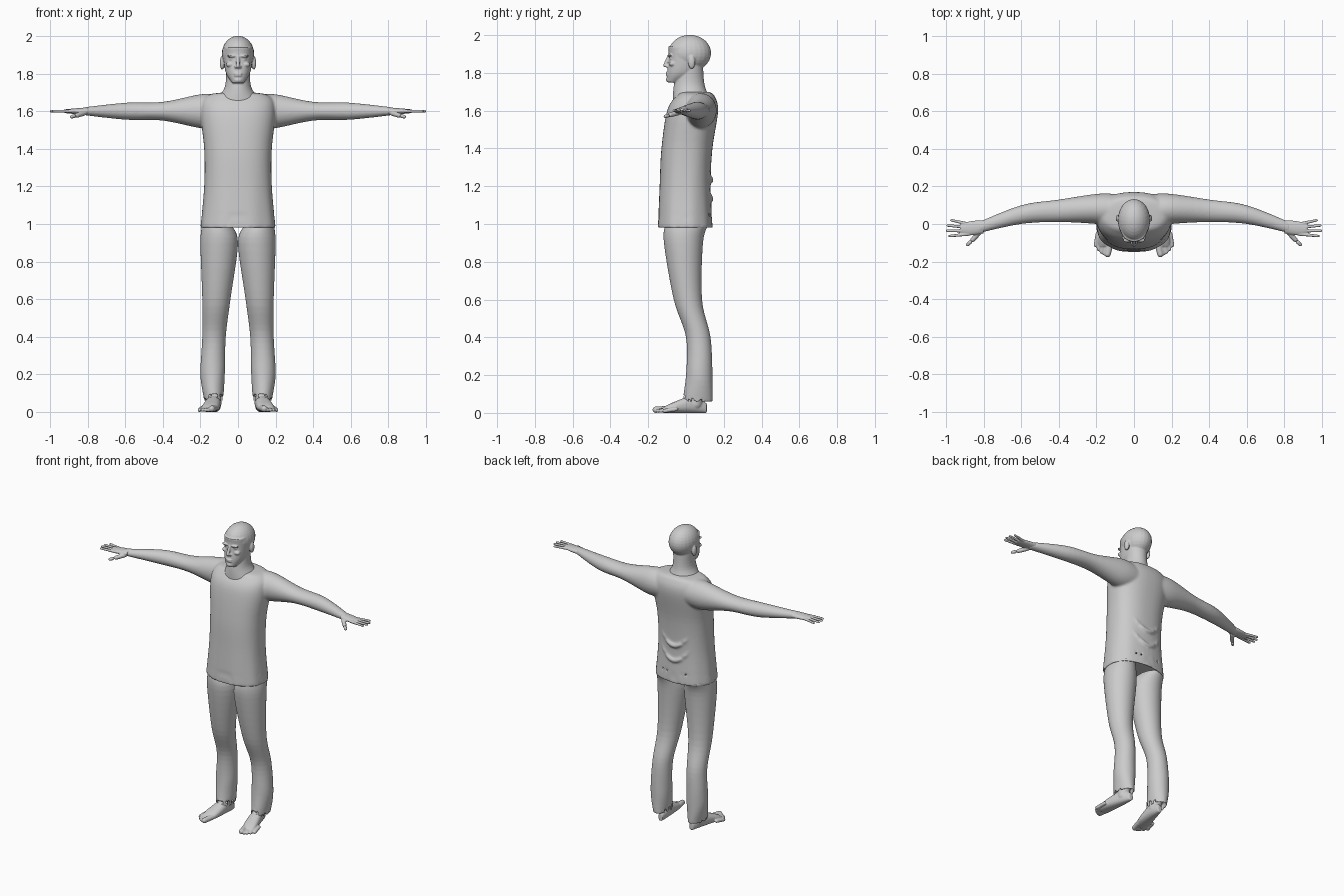
import bpy, bmesh, math
from mathutils import Vector, Matrix

if "Cube" in bpy.data.objects:
    bpy.data.objects.remove(bpy.data.objects["Cube"])

GREY = (0.6, 0.6, 0.6, 1)
clay = bpy.data.materials.new("plain grey")
clay.use_nodes = True
clay.diffuse_color = GREY
shader = next(node for node in clay.node_tree.nodes if node.type == 'BSDF_PRINCIPLED')
shader.inputs["Base Color"].default_value = GREY


def resample(keys, steps=6):
    """Smooth curve through tuples of any length."""
    keys = [Vector(key) for key in keys]
    curve = []
    for i in range(len(keys) - 1):
        here, there = keys[i], keys[i + 1]
        leave = (there - keys[max(i - 1, 0)]) / 2
        arrive = (keys[min(i + 2, len(keys) - 1)] - here) / 2
        for step in range(steps):
            t = step / steps
            ease = t * t * (3 - 2 * t)
            curve.append(here.lerp(there, ease) + leave * (t * (1 - t) ** 2)
                         - arrive * (t * t * (1 - t)))
    return curve + [keys[-1]]


def circle(count):
    return [(math.cos(math.tau * i / count), math.sin(math.tau * i / count)) for i in range(count)]


def skin(bm, rings):
    """Join rings of points into a closed skin."""
    loops = [[bm.verts.new(point) for point in ring] for ring in rings]
    for low, high in zip(loops, loops[1:]):
        for i in range(len(low)):
            bm.faces.new((low[i - 1], low[i], high[i], high[i - 1]))
    bm.faces.new(loops[0][::-1])
    bm.faces.new(loops[-1])


def rounded(value, square):
    return math.copysign(abs(value) ** square, value)


def loft(bm, axis, keys, square=1, hollow=0, ripple=None):
    """Rounded sections; a key is position, then low/high of the two other axes."""
    rings = []
    for along, a_low, a_high, b_low, b_high in resample(keys):
        ring = []
        for cosine, sine in circle(48):
            swell = 1 + (ripple(math.atan2(sine, cosine), along) if ripple else 0)
            a = (a_low + a_high + (a_high - a_low) * swell * rounded(cosine, square)) / 2
            b = (b_low + b_high + (b_high - b_low) * swell * rounded(sine, square)) / 2
            ring.append(Vector({'x': (along, a, b), 'y': (a, along, b), 'z': (a, b, along)}[axis]))
        rings.append(ring)
    if hollow:
        middle = sum(rings[0], Vector()) / len(rings[0])
        hem = [middle.lerp(point, 0.93) for point in rings[0]]
        rings = [[point + Vector((0, 0, hollow)) for point in hem], hem] + rings
    skin(bm, rings)


def upright(bm, keys, **options):
    """Symmetric standing form; a key is height, half width, front, back."""
    loft(bm, 'z', [(z, -half, half, front, back) for z, half, front, back in keys], **options)


def ball(bm, centre, radii):
    shape = Matrix.Translation(centre) @ Matrix.Diagonal((*radii, 1))
    bmesh.ops.create_uvsphere(bm, u_segments=24, v_segments=16, radius=1, matrix=shape)


def tube(bm, keys):
    """Limb with rounded ends through (x, y, z, radius) keys."""
    points = resample(keys)
    rings = []
    for i, point in enumerate(points):
        ahead = points[min(i + 1, len(points) - 1)] - points[max(i - 1, 0)]
        across = ahead.to_3d().orthogonal().normalized()
        up = ahead.to_3d().normalized().cross(across)
        rings.append([point.to_3d() + (across * cosine + up * sine) * point.w
                      for cosine, sine in circle(16)])
    skin(bm, rings)
    for end in (points[0], points[-1]):
        ball(bm, end.to_3d(), [end.w] * 3)


def finish(name, bm, voxel, smoothing, side=1):
    """Fuse the pieces into one smooth skin; side -1 mirrors them."""
    bmesh.ops.scale(bm, vec=(side, 1, 1), verts=bm.verts)
    bmesh.ops.recalc_face_normals(bm, faces=bm.faces)
    mesh = bpy.data.meshes.new(name)
    bm.to_mesh(mesh)
    bm.free()
    mesh.materials.append(clay)
    part = bpy.data.objects.new(name, mesh)
    bpy.context.collection.objects.link(part)
    fuse = part.modifiers.new("fuse", 'REMESH')
    fuse.mode = 'VOXEL'
    fuse.voxel_size = voxel
    fuse.use_smooth_shade = True
    soften = part.modifiers.new("soften", 'SMOOTH')
    soften.iterations = smoothing


def drape(angle, height):
    return 0.03 * math.sin(9 * angle) * max(0, 1.3 - height)


def wrinkle(angle, height):
    return 0.03 * math.sin(3 * angle + 40 * height) * max(0, 0.4 - height)


# shirt body
SHOULDER = 1.6
bm = bmesh.new()
upright(bm, [(0.98, 0.2, -0.15, 0.14), (1.2, 0.18, -0.14, 0.13), (1.4, 0.18, -0.13, 0.14),
             (1.6, 0.2, -0.1, 0.17), (1.68, 0.17, -0.05, 0.15), (1.7, 0.08, -0.03, 0.12)],
        square=0.85, hollow=0.08, ripple=drape)

# arms: distance out, middle of depth, half depth, half height
for side in (1, -1):
    loft(bm, 'x', [(side * x, y - deep, y + deep, SHOULDER - tall, SHOULDER + tall)
                   for x, y, deep, tall in ((0.1, 0.07, 0.09, 0.09), (0.2, 0.08, 0.08, 0.09),
                                            (0.4, 0.07, 0.06, 0.05), (0.6, 0.05, 0.05, 0.045),
                                            (0.83, -0.02, 0.03, 0.02))])

# folds hanging across the lower back
for height in (1.13, 1.23):
    tube(bm, [(0.16 * t, 0.135 - 0.07 * t * t, height + 0.2 * t * t, 0.012 - 0.008 * t * t)
              for t in (-1, -0.5, 0, 0.5, 1)])
finish("shirt_and_arms", bm, 0.007, 8)

# neck, face and skull
bm = bmesh.new()
upright(bm, [(1.64, 0.13, -0.07, 0.14), (1.73, 0.07, -0.065, 0.1), (1.84, 0.065, -0.04, 0.09)])
upright(bm, [(1.75, 0.03, -0.1, -0.04), (1.8, 0.063, -0.1, 0.06),
             (1.88, 0.077, -0.09, 0.1), (1.94, 0.076, -0.094, 0.1)], square=0.9)
ball(bm, (0, 0.02, 1.905), (0.086, 0.113, 0.096))

# nose, lips and chin
tube(bm, [(0, -0.09, 1.89, 0.008), (0, -0.11, 1.84, 0.011)])
for height in (1.8, 1.79):
    ball(bm, (0, -0.1, height), (0.022, 0.008, 0.005))
ball(bm, (0, -0.092, 1.765), (0.022, 0.014, 0.013))

# brows, eyes, cheeks, nostrils and ears
for side in (1, -1):
    ball(bm, (side * 0.033, -0.085, 1.893), (0.026, 0.014, 0.007))
    ball(bm, (side * 0.032, -0.075, 1.876), (0.014, 0.012, 0.008))
    ball(bm, (side * 0.042, -0.072, 1.848), (0.022, 0.018, 0.014))
    ball(bm, (side * 0.012, -0.1, 1.835), (0.007, 0.01, 0.007))
    ball(bm, (side * 0.084, 0.03, 1.857), (0.013, 0.019, 0.036))
finish("head_and_neck", bm, 0.004, 4)

for side, word in ((1, "left"), (-1, "right")):
    # palm
    bm = bmesh.new()
    loft(bm, 'x', [(x, front, back, SHOULDER - thick, SHOULDER + thick)
                   for x, front, back, thick in ((0.8, -0.05, 0.02, 0.02), (0.87, -0.06, 0.015, 0.015),
                                                 (0.92, -0.05, 0, 0.01))])
    # fingers fan out from the little finger to the forefinger
    for i in range(4):
        base, tip = -0.018 * i, 0.02 - 0.028 * i
        reach = 0.995 - 0.008 * (i - 1.7) ** 2
        tube(bm, [(0.88, base, SHOULDER, 0.009), (reach, tip, SHOULDER, 0.007)])
    # thumb
    tube(bm, [(0.82, -0.04, 1.59, 0.014), (0.85, -0.075, 1.58, 0.013), (0.885, -0.11, 1.57, 0.009)])
    finish(word + "_hand", bm, 0.0035, 2, side)

    # trouser leg: height, inside, outside, front, back
    bm = bmesh.new()
    loft(bm, 'z', [(0.06, 0.08, 0.18, -0.02, 0.14), (0.2, 0.07, 0.2, 0, 0.14),
                   (0.4, 0.065, 0.19, 0, 0.13), (0.6, 0.04, 0.19, -0.065, 0.085),
                   (0.9, 0, 0.2, -0.117, 0.09), (1, 0.04, 0.19, -0.11, 0.12)],
         hollow=0.04, ripple=wrinkle)
    finish(word + "_trouser_leg", bm, 0.006, 4, side)

    # bare foot from heel to ball: position, inside, outside, top
    bm = bmesh.new()
    loft(bm, 'y', [(y, inside, outside, 0, top)
                   for y, inside, outside, top in ((0.11, 0.1, 0.13, 0.05), (0.04, 0.09, 0.16, 0.09),
                                                   (-0.07, 0.1, 0.19, 0.055), (-0.12, 0.12, 0.19, 0.03))],
         square=0.85)
    # ankle
    tube(bm, [(0.125, 0.05, 0.05, 0.038), (0.13, 0.065, 0.16, 0.04)])
    # toes shorten from the big toe outwards
    for i in range(5):
        radius = 0.011 if i else 0.017
        base, tip = 0.125 + 0.017 * i, 0.14 + 0.016 * i
        reach = 0.003 * i * i - 0.16
        tube(bm, [(base, reach + 0.06, 0.02, radius), (tip, reach, radius, radius)])
    finish(word + "_foot", bm, 0.004, 3, side)
